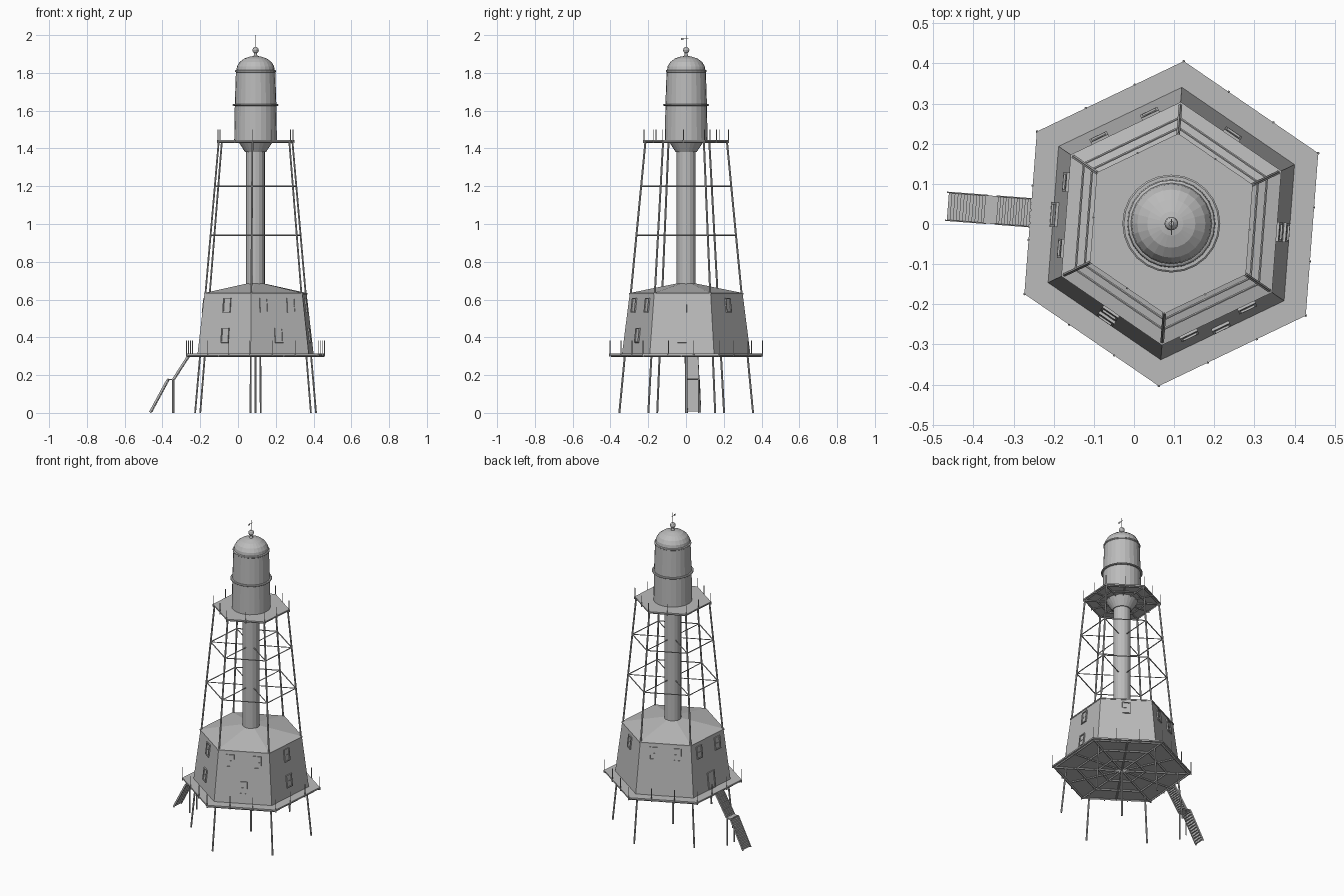
import bpy, bmesh, math
from mathutils import Vector, Matrix

cube = bpy.data.objects.get("Cube")
if cube:
    bpy.data.objects.remove(cube, do_unlink=True)

grey = bpy.data.materials.new("painted_iron_grey")
grey.use_nodes = True
COLOR = (0.5, 0.5, 0.5, 1)
grey.diffuse_color = COLOR
grey.node_tree.nodes["Principled BSDF"].inputs["Base Color"].default_value = COLOR

AXIS = Vector((0.093, 0.001, 0))
TURN = math.radians(25.6)
STEP = math.radians(60)


def at(radius, angle, z):
    return AXIS + Vector((radius * math.cos(angle), radius * math.sin(angle), z))


def corner(i, radius, z):
    return at(radius, TURN + i * STEP, z)


def leg_radius(z):
    return 0.355 - 0.0965 * z


def finish(name, bm):
    bmesh.ops.recalc_face_normals(bm, faces=bm.faces)
    mesh = bpy.data.meshes.new(name)
    bm.to_mesh(mesh)
    bm.free()
    mesh.materials.append(grey)
    obj = bpy.data.objects.new(name, mesh)
    bpy.context.collection.objects.link(obj)


def rod(bm, a, b, r, sides=6):
    d = b - a
    m = Matrix.Translation((a + b) / 2) @ d.to_track_quat('Z', 'Y').to_matrix().to_4x4()
    bmesh.ops.create_cone(bm, cap_ends=True, segments=sides, radius1=r, radius2=r,
                          depth=d.length, matrix=m)


def box(bm, frame, center, size):
    m = frame @ Matrix.Translation(center) @ Matrix.Diagonal((*size, 1))
    bmesh.ops.create_cube(bm, size=1, matrix=m)


def lathe(name, profile, sides=24, turn=0.0):
    # revolve (radius, height) pairs about the tower axis, closing both ends
    bm = bmesh.new()
    rings = [[bm.verts.new(at(r, turn + k * math.tau / sides, z)) for k in range(sides)]
             for r, z in profile]
    for low, high in zip(rings, rings[1:]):
        for k in range(sides):
            n = (k + 1) % sides
            bm.faces.new((low[k], low[n], high[n], high[k]))
    bm.faces.new(rings[0])
    bm.faces.new(rings[-1])
    finish(name, bm)


# Hexagonal house, decks and roof
lathe("house", [(0.341, 0.31), (0.30, 0.63)], 6, TURN)
lathe("house_roof", [(0.304, 0.627), (0.304, 0.634), (0.05, 0.685)], 6, TURN)
lathe("main_deck", [(0.406, 0.305), (0.406, 0.314)], 6, TURN)
lathe("upper_deck", [(0.225, 1.437), (0.225, 1.445)], 6, TURN)

# Central shaft, lantern room and dome
lathe("stair_shaft", [(0.05, 0.66), (0.05, 1.39)], 16)
lathe("flared_collar", [(0.05, 1.38), (0.055, 1.38), (0.092, 1.437)])
lathe("lantern_room", [(0.113, 1.44), (0.110, 1.63), (0.104, 1.81)])
lathe("lantern_gallery", [(0.118, 1.626), (0.122, 1.629), (0.122, 1.632), (0.118, 1.635)])
lathe("dome_rim", [(0.104, 1.803), (0.108, 1.806), (0.108, 1.813), (0.103, 1.816)])
lathe("dome", [(0.102, 1.81), (0.098, 1.835), (0.085, 1.857), (0.06, 1.876),
               (0.03, 1.886), (0.012, 1.889)])
lathe("finial", [(0.012, 1.886), (0.008, 1.898), (0.008, 1.905), (0.014, 1.911),
                 (0.017, 1.92), (0.014, 1.93), (0.006, 1.937)], 16)

# Lightning rod and vane
bm = bmesh.new()
rod(bm, at(0, 0, 1.93), at(0, 0, 2.0), 0.0018)
rod(bm, AXIS + Vector((0, -0.028, 1.98)), AXIS + Vector((0, 0.012, 1.98)), 0.0013)
box(bm, Matrix.Translation(AXIS), (0, -0.021, 1.98), (0.002, 0.014, 0.01))
finish("weather_vane", bm)

# Legs and centre post
bm = bmesh.new()
for i in range(6):
    rod(bm, corner(i, leg_radius(0), 0), corner(i, leg_radius(1.44), 1.44), 0.0052)
rod(bm, at(0, 0, 0), at(0, 0, 0.31), 0.006)
finish("legs", bm)

# Horizontal ring and spoke bracing
bm = bmesh.new()
for z in (0.94, 1.2):
    for i in range(6):
        a, b = corner(i, leg_radius(z), z), corner(i + 1, leg_radius(z), z)
        rod(bm, a, b, 0.0033)
        rod(bm, a, at(0, 0, z), 0.0028)
finish("bracing", bm)


# Joists beneath both decks
def joists(name, radius, z, r):
    bm = bmesh.new()
    for i in range(6):
        a, b = corner(i, radius, z), corner(i + 1, radius, z)
        rod(bm, a, at(0, 0, z), r, 4)
        rod(bm, (a + b) / 2, at(0, 0, z), r * 0.8, 4)
        for f in (0.98, 0.66, 0.34):
            rod(bm, corner(i, radius * f, z), corner(i + 1, radius * f, z), r, 4)
    finish(name, bm)


joists("main_deck_joists", 0.40, 0.301, 0.006)
joists("upper_deck_joists", 0.22, 1.434, 0.0045)


# Thin railing posts
def posts(name, radius, z, height, parts):
    bm = bmesh.new()
    for i in range(6):
        for k in range(parts):
            p = corner(i, radius, z).lerp(corner(i + 1, radius, z), k / parts)
            rod(bm, p, p + Vector((0, 0, height)), 0.002)
            rod(bm, p - Vector((0, 0, 0.012)), p + Vector((0, 0, 0.004)), 0.004)
    finish(name, bm)


posts("main_deck_posts", 0.405, 0.31, 0.072, 3)
posts("upper_deck_posts", 0.224, 1.44, 0.06, 2)


# Local frame on a sloping wall: x along the wall, y up it, z outward
def wall_frame(i, z):
    a = TURN + (i + 0.5) * STEP
    apothem = math.cos(STEP / 2) * (0.341 - 0.128 * (z - 0.31))
    out = Vector((math.cos(a), math.sin(a), 0))
    side = Vector((-math.sin(a), math.cos(a), 0))
    up = (Vector((0, 0, 1)) - out * 0.111).normalized()
    m = Matrix((side, up, side.cross(up))).transposed().to_4x4()
    return Matrix.Translation(at(apothem, a, z)) @ m


def opening(bm, i, offset, z, w, h, bars=True):
    f = wall_frame(i, z)
    box(bm, f, (offset, 0, 0), (w, h, 0.004))
    for s in (-1, 1):
        box(bm, f, (offset + s * w / 2, 0, 0), (0.006, h + 0.006, 0.014))
        box(bm, f, (offset, s * h / 2, 0), (w, 0.006, 0.014))
    if bars:
        box(bm, f, (offset, 0, 0), (w, 0.003, 0.008))


UPPER, LOWER = 0.57, 0.41
WINDOWS = [(0, 0, UPPER), (1, -0.07, UPPER), (1, 0.07, UPPER),
           (2, -0.083, UPPER), (2, 0.083, UPPER), (3, 0, UPPER), (3, 0, LOWER),
           (4, -0.08, UPPER), (4, 0.08, UPPER), (4, 0, LOWER),
           (5, 0, UPPER), (5, 0, LOWER)]
bm = bmesh.new()
for wall, offset, z in WINDOWS:
    opening(bm, wall, offset, z, 0.042, 0.072)
finish("windows", bm)
bm = bmesh.new()
opening(bm, 2, 0, 0.368, 0.055, 0.10, False)
finish("door", bm)

# Two-flight stairway with landing; local x runs outward from the tower
frame = Matrix.Translation(AXIS) @ Matrix.Rotation(TURN + 2.5 * STEP, 4, 'Z')
WIDTH, TREADS = 0.07, 12
bm = bmesh.new()
for top, foot in (((0.353, 0.305), (0.435, 0.178)), ((0.465, 0.175), (0.558, 0.003))):
    run, drop = foot[0] - top[0], top[1] - foot[1]
    for k in range(TREADS):
        t = (k + 0.5) / TREADS
        x, z = top[0] + run * t, top[1] - drop * t
        box(bm, frame, (x, 0, z), (run / TREADS * 1.1, WIDTH, 0.003))
        box(bm, frame, (x - run / TREADS / 2, 0, z + drop / TREADS / 2),
            (0.002, WIDTH, drop / TREADS))
    slope = math.atan2(drop, run)
    for s in (-1, 1):
        tilt = Matrix.Translation((top[0] + run / 2, s * WIDTH / 2, top[1] - drop / 2)) \
            @ Matrix.Rotation(slope, 4, 'Y')
        box(bm, frame @ tilt, (0, 0, 0), (math.hypot(run, drop), 0.003, 0.011))
box(bm, frame, (0.45, 0, 0.176), (0.034, WIDTH, 0.006))
for s in (-1, 1):
    rod(bm, frame @ Vector((0.437, s * 0.032, 0)), frame @ Vector((0.437, s * 0.032, 0.176)), 0.004)
finish("stairway", bm)
